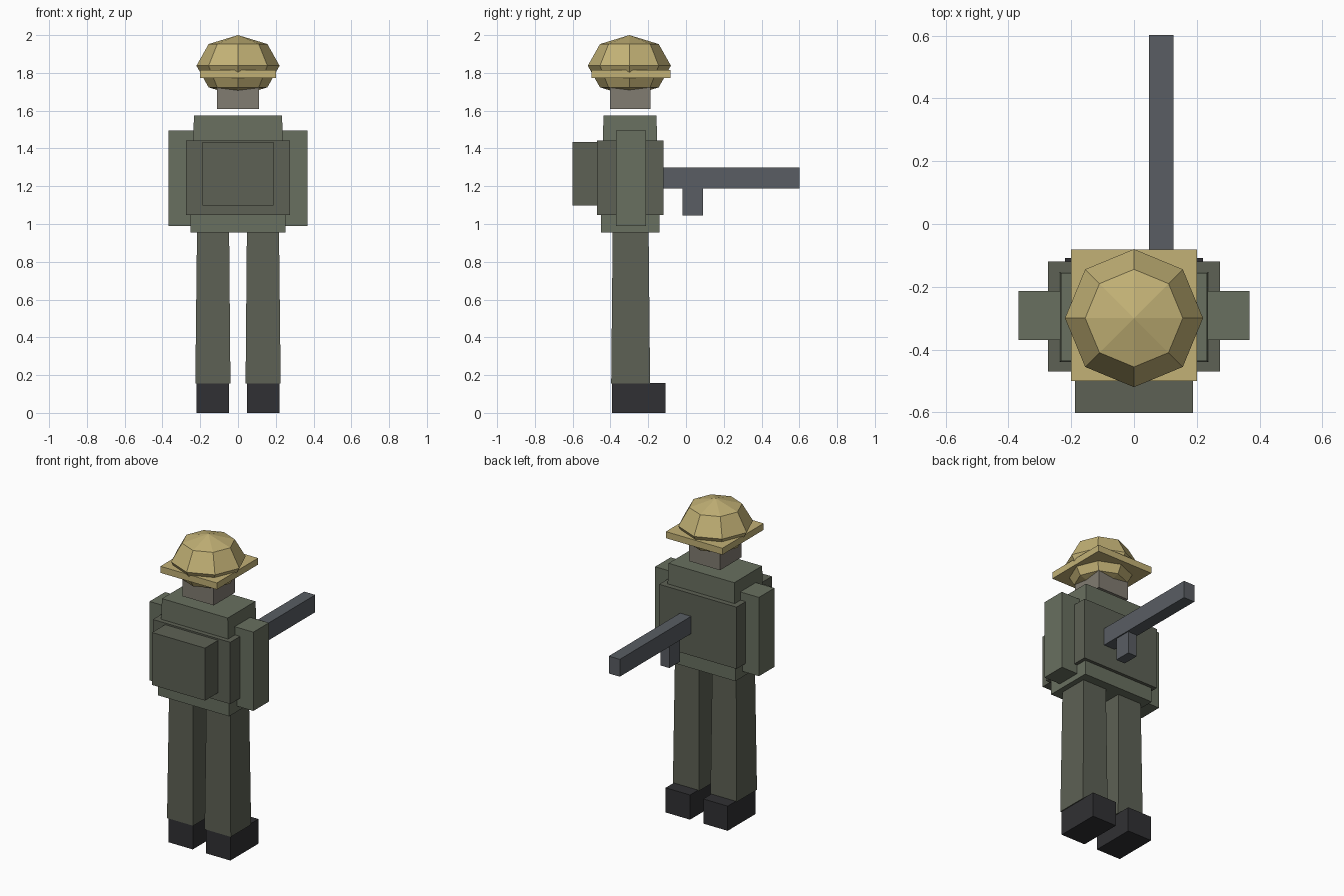
import bpy, bmesh
from mathutils import Matrix

if "Cube" in bpy.data.objects:
    bpy.data.objects.remove(bpy.data.objects["Cube"])


def material(name, rgb):
    m = bpy.data.materials.new(name)
    m.diffuse_color = (*rgb, 1)
    m.use_nodes = True
    m.node_tree.nodes["Principled BSDF"].inputs["Base Color"].default_value = m.diffuse_color
    return m


OLIVE = material("olive", (0.11, 0.12, 0.09))
CLOTH = material("light_olive", (0.14, 0.16, 0.115))
BLACK = material("black", (0.03, 0.03, 0.033))
METAL = material("metal", (0.10, 0.11, 0.125))
SKIN = material("skin", (0.22, 0.20, 0.165))
STRAW = material("straw", (0.54, 0.44, 0.18))


def finish(name, bm, mat):
    me = bpy.data.meshes.new(name)
    bm.to_mesh(me)
    bm.free()
    me.materials.append(mat)
    ob = bpy.data.objects.new(name, me)
    bpy.context.collection.objects.link(ob)
    return ob


def box(name, mat, x, y, z, top_x=None, top_y=None):
    """Box from ranges; top_x / top_y give a tapered upper end."""
    bm = bmesh.new()
    bmesh.ops.create_cube(bm, size=2)
    for v in bm.verts:
        up = v.co.z > 0
        xr = top_x if up and top_x else x
        yr = top_y if up and top_y else y
        v.co = (xr[v.co.x > 0], yr[v.co.y > 0], z[up])
    return finish(name, bm, mat)


# Torso, stacked blocks
box("waist", CLOTH, (-0.252, 0.252), (-0.45, -0.14), (0.955, 1.06))
box("chest", OLIVE, (-0.274, 0.274), (-0.47, -0.12), (1.047, 1.443))
box("shoulders", CLOTH, (-0.238, 0.238), (-0.44, -0.153), (1.43, 1.575),
    top_x=(-0.233, 0.233), top_y=(-0.437, -0.156))
box("backpack", OLIVE, (-0.188, 0.188), (-0.602, -0.46), (1.097, 1.433))

# Limbs, one per side
for side, s in (("left", -1), ("right", 1)):
    def span(a, b):
        return tuple(sorted((s * a, s * b)))
    box(side + "_arm", CLOTH, span(0.23, 0.368), (-0.37, -0.213), (0.99, 1.495))
    box(side + "_leg", OLIVE, span(0.04, 0.226), (-0.396, -0.19), (0.155, 0.96),
        top_x=span(0.047, 0.217), top_y=(-0.388, -0.198))
    box(side + "_boot", BLACK, span(0.047, 0.22), (-0.391, -0.108), (0, 0.158))

# Head and hat
box("head", SKIN, (-0.11, 0.11), (-0.403, -0.187), (1.61, 1.82))
box("hat_brim", STRAW, (-0.2, 0.2), (-0.5, -0.082), (1.773, 1.815))
bm = bmesh.new()
bmesh.ops.create_uvsphere(bm, u_segments=8, v_segments=4, radius=1,
                          matrix=Matrix.Translation((0, -0.3, 1.838)) @ Matrix.Diagonal((0.22, 0.22, 0.162, 1)))
finish("hat_crown", bm, STRAW)

# Rifle
box("rifle_barrel", METAL, (0.048, 0.126), (-0.15, 0.602), (1.187, 1.298))
box("rifle_grip", METAL, (0.055, 0.119), (-0.018, 0.09), (1.045, 1.2))
